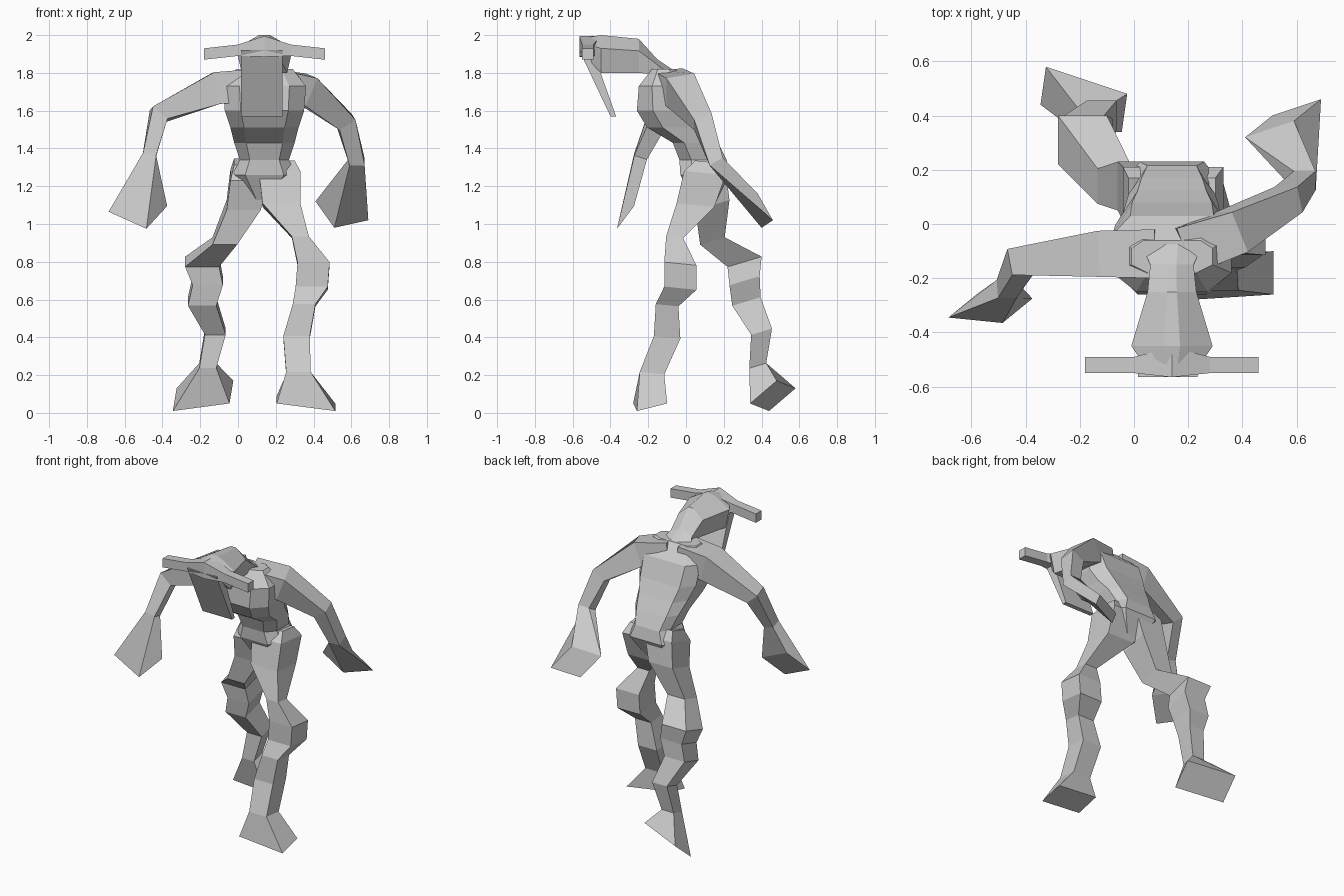
import bpy
import bmesh
from mathutils import Vector

default_cube = bpy.data.objects.get("Cube")
if default_cube:
    bpy.data.objects.remove(default_cube, do_unlink=True)

# One plain clay colour for the whole figure
clay = bpy.data.materials.new("grey clay")
clay.use_nodes = True
clay.diffuse_color = (0.6, 0.6, 0.6, 1)
clay.node_tree.nodes["Principled BSDF"].inputs["Base Color"].default_value = clay.diffuse_color

# Cross-sections, in units of each ring's two half-axes
SQUARE = [(-1, -1), (1, -1), (1, 1), (-1, 1)]
CHAMFERED = [(-.6, -1), (.6, -1), (1, -.5), (1, .5), (.7, 1), (-.7, 1), (-1, .5), (-1, -.5)]
RIDGED = [(-.8, -1), (.8, -1), (1, .3), (.2, 1), (-.2, 1), (-1, .3)]


def loft(name, section, rings):
    """Skin a capped low-poly tube through rings of (centre, half-axis u, half-axis v)."""
    bm = bmesh.new()
    loops = []
    for centre, u, v in rings:
        loops.append([bm.verts.new(Vector(centre) + Vector(u) * a + Vector(v) * b)
                      for a, b in section])
    for lower, upper in zip(loops, loops[1:]):
        for i in range(len(section)):
            bm.faces.new((lower[i - 1], lower[i], upper[i], upper[i - 1]))
    bm.faces.new(loops[0])
    bm.faces.new(loops[-1])
    bmesh.ops.recalc_face_normals(bm, faces=bm.faces)
    mesh = bpy.data.meshes.new(name)
    bm.to_mesh(mesh)
    bm.free()
    mesh.materials.append(clay)
    bpy.context.collection.objects.link(bpy.data.objects.new(name, mesh))


def level(x, y, z, width, depth, slope=0):
    """Ring lying flat, optionally sloping up toward the back."""
    return (x, y, z), (width, 0, 0), (0, depth, depth * slope)


def upright(x, y, z, width, height):
    """Ring facing the front."""
    return (x, y, z), (width, 0, 0), (0, 0, height)


def sideways(x, y, z, size):
    """Ring facing the side."""
    return (x, y, z), (0, size, 0), (0, 0, size)


def leg(name, slope, joints, sole):
    """Square leg of level rings that ends in a tilted sole."""
    rings = [level(x, y, z, size, size, slope) for x, y, z, size in joints]
    loft(name, SQUARE, rings + [sole])


def arm(name, joints, palm):
    """Square arm whose rings stand across the path, ending in a flared palm."""
    points = [Vector(joint[:3]) for joint in joints] + [Vector(palm[0])]
    rings = []
    for i, joint in enumerate(joints):
        before = points[max(i - 1, 0)]
        along = ((points[i + 1] - points[i]).normalized()
                 + (points[i] - before).normalized()).normalized()
        back = Vector((0, 1, 0))
        back = (back - along * back.dot(along)).normalized()
        size = joint[3]
        rings.append((points[i], along.cross(back) * size, back * size))
    loft(name, SQUARE, rings + [palm])


# Torso, hunched forward, from the crotch up to the shoulders
middle = .14
spine = [
    (.1, 1.1, .05, .05),
    (.1, 1.26, .17, .13),
    (.09, 1.34, .13, .125),
    (.05, 1.43, .16, .12),
    (-.04, 1.51, .18, .165),
    (-.09, 1.6, .21, .17),
    (-.11, 1.73, .22, .14),
    (-.12, 1.82, .15, .06),
]
loft("torso", CHAMFERED, [level(middle, *vertebra) for vertebra in spine])

# Head reaching forward from the shoulders
skull = [
    (-.06, 1.76, .12, .05),
    (-.15, 1.83, .08, .04),
    (-.25, 1.89, .09, .09),
    (-.45, 1.9, .15, .1),
    (-.54, 1.94, .09, .045),
]
loft("head", RIDGED, [upright(middle, *slice_) for slice_ in skull])

# Flat mask hanging in front of the face
loft("face_plate", SQUARE, [
    level(.125, -.53, 1.92, .11, .035),
    level(.125, -.385, 1.57, .11, .015),
])

# Brow with a horn to each side, mirrored about the head's middle
horn = [(.32, -.52, 1.9, .03), (.14, -.52, 1.92, .03)]
brow = [sideways(middle - reach, *rest) for reach, *rest in horn]
brow.append(sideways(middle, -.51, 1.94, .055))
brow += [sideways(middle + reach, *rest) for reach, *rest in reversed(horn)]
loft("brow_horns", SQUARE, brow)

# Left leg, stepping forward: hip, thigh, knee, shin, ankle and foot
leg("left_leg", -.1, [
    (.24, .11, 1.33, .06),
    (.22, .1, 1.27, .11),
    (.23, .05, 1.1, .1),
    (.33, -.06, .93, .045),
    (.4, -.03, .79, .085),
    (.39, -.03, .66, .085),
    (.35, -.1, .57, .06),
    (.31, -.1, .4, .07),
    (.32, -.18, .21, .065),
], ((.36, -.19, .05), (.155, .01, -.02), (0, .08, .02)))

# Right leg, trailing behind
leg("right_leg", .3, [
    (.04, .11, 1.33, .06),
    (.06, .11, 1.26, .1),
    (.03, .14, 1.1, .09),
    (-.07, .14, .91, .065),
    (-.19, .31, .8, .09),
    (-.16, .31, .7, .08),
    (-.19, .32, .59, .075),
    (-.12, .4, .43, .055),
    (-.16, .38, .25, .045),
], ((-.185, .46, .09), (.15, -.05, .02), (.01, .07, .06)))

# Left arm, swung back, flaring into a club hand
arm("left_arm", [
    (.18, -.1, 1.73, .09),
    (.36, -.03, 1.71, .08),
    (.57, .09, 1.54, .05),
    (.63, .16, 1.33, .04),
], ((.55, .39, 1.07), (.09, .03, .02), (-.05, -.04, .07)))

# Right arm, swung forward
arm("right_arm", [
    (.08, -.11, 1.73, .09),
    (-.11, -.11, 1.72, .085),
    (-.42, -.14, 1.58, .05),
    (-.47, -.24, 1.36, .035),
], ((-.53, -.31, 1.08), (.1, -.01, -.045), (.055, .045, .06)))
